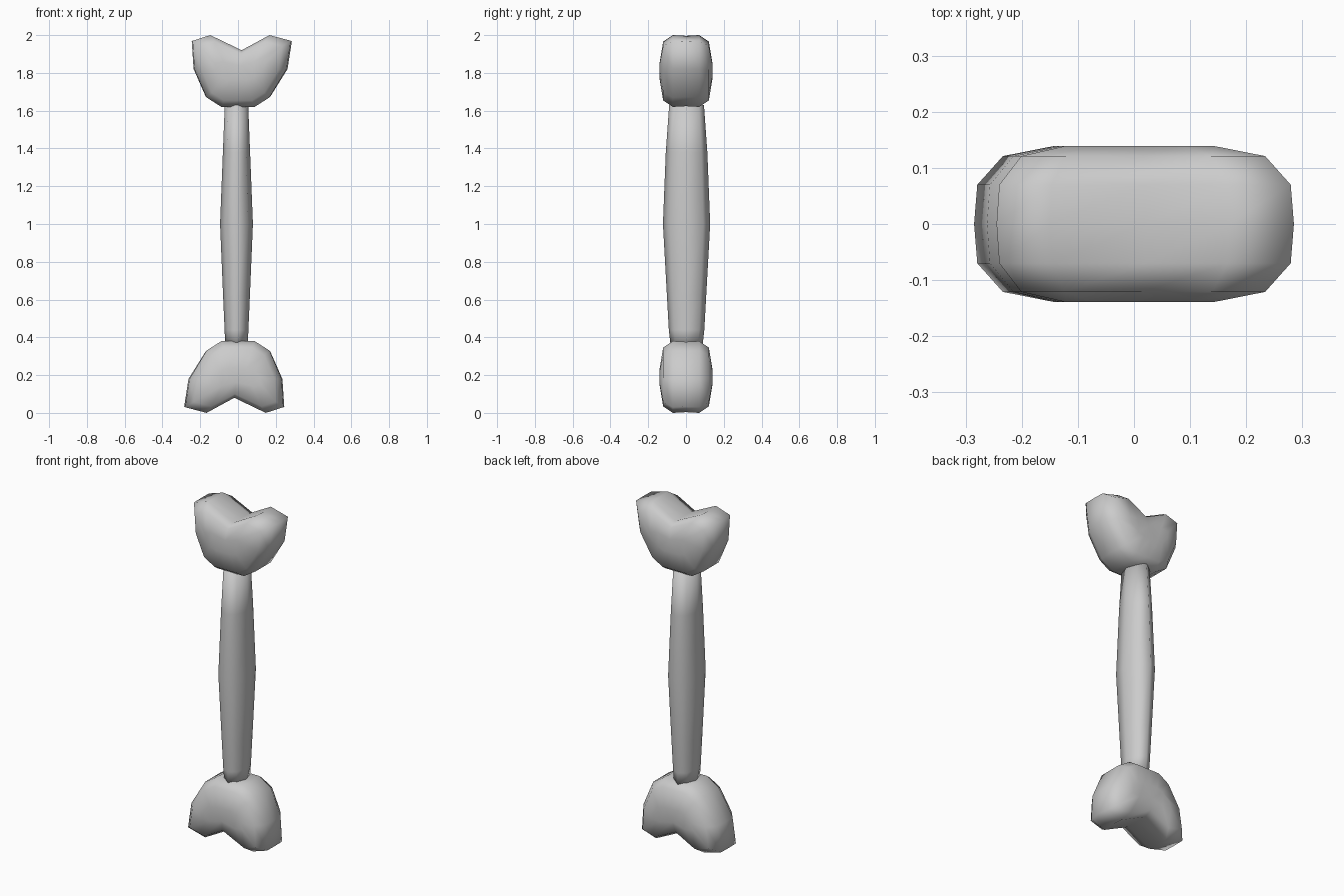
import bpy, bmesh, math

if "Cube" in bpy.data.objects:
    bpy.data.objects.remove(bpy.data.objects["Cube"])


def loft(name, rings):
    """Skin a list of equal-length point rings and cap both ends."""
    bm = bmesh.new()
    vs = [[bm.verts.new(p) for p in ring] for ring in rings]
    n = len(vs[0])
    for a, b in zip(vs, vs[1:]):
        for i in range(n):
            j = (i + 1) % n
            bm.faces.new((a[i], a[j], b[j], b[i]))
    bm.faces.new(vs[0])
    bm.faces.new(vs[-1])
    bmesh.ops.recalc_face_normals(bm, faces=bm.faces)
    # caps and bent quads follow the lofted surface as triangles
    bmesh.ops.triangulate(bm, faces=[f for f in bm.faces if len(f.verts) > 4])
    me = bpy.data.meshes.new(name)
    bm.to_mesh(me)
    bm.free()
    for p in me.polygons:
        p.use_smooth = True
    ob = bpy.data.objects.new(name, me)
    bpy.context.collection.objects.link(ob)
    return ob


# Knuckle: notched outline in x/z, shrunk towards the front and back
OUTLINE = [(0.02, 1.92), (0.17, 2.0), (0.285, 1.97), (0.262, 1.82), (0.17, 1.67),
           (0.09, 1.62), (0.0, 1.62), (-0.09, 1.62), (-0.17, 1.67), (-0.235, 1.82),
           (-0.245, 1.97), (-0.15, 2.0)]
# y, x scale, z scale
SLICES = [(-0.139, 0.5, 0.25), (-0.121, 0.82, 0.82), (-0.07, 0.98, 1.0), (0, 1.0, 0.98),
          (0.07, 0.98, 1.0), (0.121, 0.82, 0.82), (0.139, 0.5, 0.25)]


def knuckle(name, flip):
    rings = []
    for y, sx, sz in SLICES:
        ring = [(x * sx, y, 1.81 + (z - 1.81) * sz) for x, z in OUTLINE]
        if flip:
            ring = [(-x, y, 2 - z) for x, y, z in ring]
        rings.append(ring)
    return loft(name, rings)


knuckle("top_knuckle", False)
knuckle("bottom_knuckle", True)

# Shaft: eight-sided oval column, thickest in the middle (z, x radius, y radius)
LEVELS = [(0.36, 0.060, 0.085), (0.44, 0.063, 0.094), (0.62, 0.071, 0.104),
          (1.0, 0.087, 0.125), (1.38, 0.072, 0.110), (1.63, 0.062, 0.092)]
loft("shaft", [[(-0.008 + rx * math.cos(k * math.pi / 4), 0.003 + ry * math.sin(k * math.pi / 4), z)
                for k in range(8)] for z, rx, ry in LEVELS])
